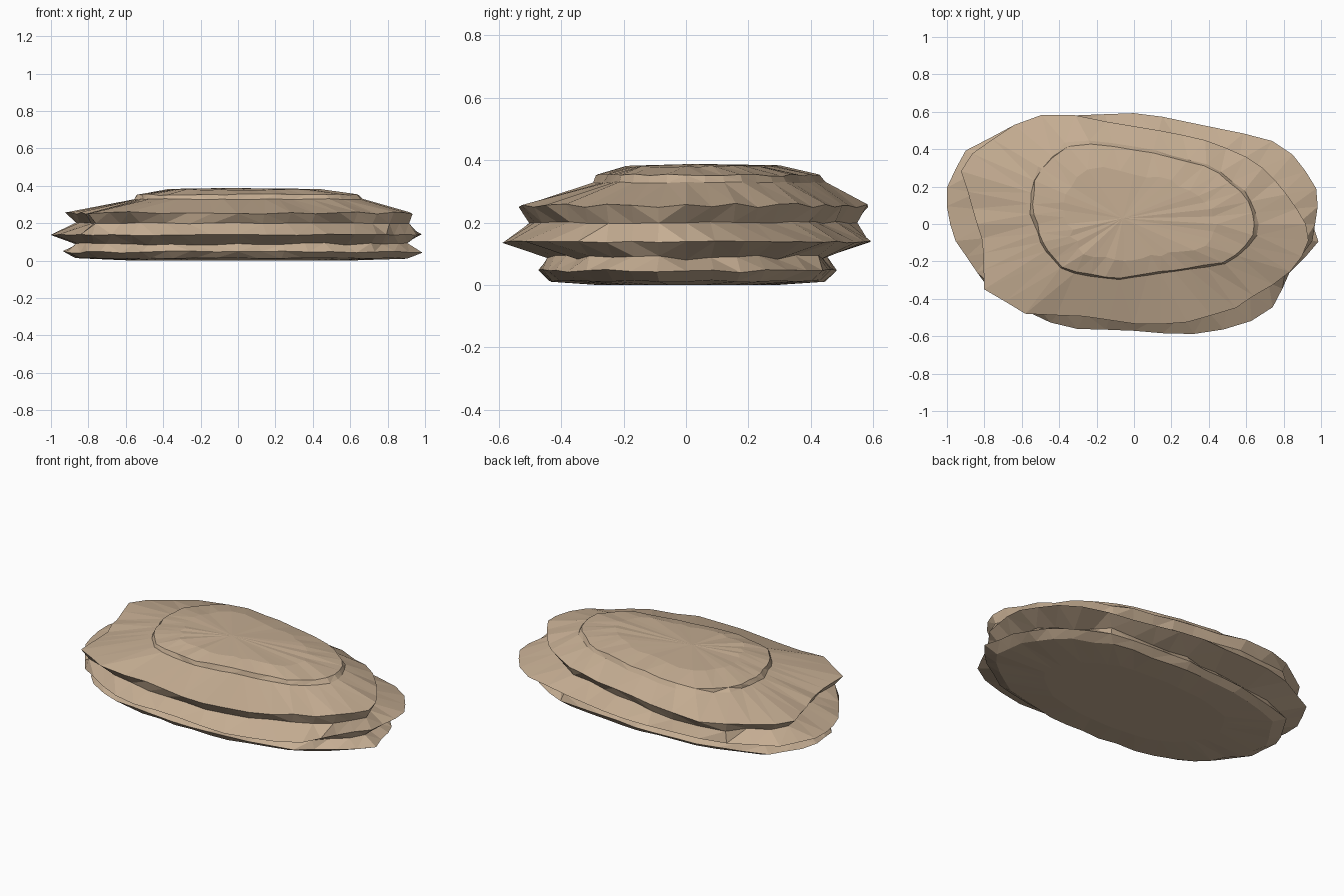
import bpy, bmesh, math, random
from mathutils import Vector

if "Cube" in bpy.data.objects:
    bpy.data.objects.remove(bpy.data.objects["Cube"])

random.seed(4)
N = 40

# Outlines of the slabs seen from above
middle = [(.99, .16), (.95, -.1), (.83, -.26), (.75, -.44), (.65, -.51), (.46, -.57), (.26, -.595),
          (0, -.57), (-.33, -.56), (-.5, -.51), (-.78, -.34), (-.96, -.08), (-1, .05), (-1, .22),
          (-.9, .39), (-.6, .55), (-.42, .575), (.04, .595), (.7, .46), (.83, .4), (.96, .22)]
upper = [(.92, 0), (.94, -.12), (.81, -.28), (.54, -.45), (.26, -.53), (.06, -.54), (-.3, -.49),
         (-.58, -.48), (-.8, -.35), (-.81, -.1), (-.84, 0), (-.88, .15), (-.94, .32), (-.6, .56),
         (-.42, .6), (-.1, .54), (.2, .49), (.42, .44), (.66, .33), (.79, .2)]
lower = [(.93, .14), (.98, -.1), (.9, -.2), (.65, -.38), (.3, -.46), (-.1, -.475), (-.5, -.43),
         (-.75, -.31), (-.92, -.08), (-.94, .1), (-.8, .34), (-.45, .45), (0, .48), (.5, .45), (.8, .3)]
cap = [(.65, .03), (.64, -.08), (.5, -.2), (.25, -.24), (-.1, -.29), (-.37, -.25), (-.48, -.12),
       (-.54, .06), (-.52, .28), (-.35, .42), (-.2, .43), (.05, .39), (.25, .35), (.45, .28), (.6, .14)]


def radius(outline, a):
    """Distance from the centre to an outline in direction a."""
    d = Vector((math.cos(a), math.sin(a)))
    for i, p in enumerate(outline):
        p, q = Vector(p), Vector(outline[(i + 1) % len(outline)])
        e = q - p
        den = d.x * e.y - d.y * e.x
        if abs(den) < 1e-9:
            continue
        t = (p.x * e.y - p.y * e.x) / den
        s = (p.x * d.y - p.y * d.x) / den
        if t > 0 and -1e-6 <= s <= 1 + 1e-6:
            return t
    return .5


# Even steps along an ellipse so the long sides are not under-sampled
angles = [math.atan2(.6 * math.sin(2 * math.pi * i / N), math.cos(2 * math.pi * i / N)) for i in range(N)]
r = {name: [radius(o, a) for a in angles]
     for name, o in (("mid", middle), ("up", upper), ("low", lower), ("cap", cap))}
groove_low = [min(a, b) * random.uniform(.89, .97) for a, b in zip(r["low"], r["mid"])]
groove_up = [min(a, b) * random.uniform(.92, .98) for a, b in zip(r["up"], r["mid"])]

bm = bmesh.new()


def ring(radii, z, scale=1, jit=0., zjit=.004):
    return [bm.verts.new((math.cos(a) * q * k, math.sin(a) * q * k, z + random.uniform(-zjit, zjit)))
            for a, q in zip(angles, radii) for k in [scale * (1 + random.uniform(-jit, jit))]]


rings = [
    ring(r["low"], 0, .6, 0, 0),            # flat underside
    ring(r["low"], .013, .92, .01, .003),
    ring(r["low"], .045, 1, .012, .006),    # bottom slab edge
    ring(groove_low, .088, 1, .01, .008),   # lower crevice
    ring(r["mid"], .138, 1, .003, .003),    # middle slab edge
    ring(groove_up, .2, 1, .005, .004),     # upper crevice
    ring(r["up"], .255, 1, .004, .007),     # top slab edge
    ring(r["cap"], .328, 1.03, .015, .003), # foot of the cap step
    ring(r["cap"], .352, 1, .012, .004),    # lip of the cap step
    ring(r["cap"], .38, .68, .05, .004),    # crown
]
for a, b in zip(rings, rings[1:]):
    for i in range(N):
        j = (i + 1) % N
        bm.faces.new((a[i], a[j], b[j], b[i]))
bm.faces.new(rings[0][::-1])
peak = bm.verts.new((-.06, .03, .388))
for i in range(N):
    bm.faces.new((rings[-1][i], rings[-1][(i + 1) % N], peak))
bmesh.ops.triangulate(bm, faces=bm.faces[:])
bmesh.ops.recalc_face_normals(bm, faces=bm.faces[:])

# Layered flat rock
mesh = bpy.data.meshes.new("layered_rock")
bm.to_mesh(mesh)
bm.free()
rock = bpy.data.objects.new("layered_rock", mesh)
bpy.context.collection.objects.link(rock)
stone = bpy.data.materials.new("tan_stone")
stone.diffuse_color = (.56, .42, .29, 1)
stone.use_nodes = True
stone.node_tree.nodes["Principled BSDF"].inputs["Base Color"].default_value = stone.diffuse_color
mesh.materials.append(stone)
